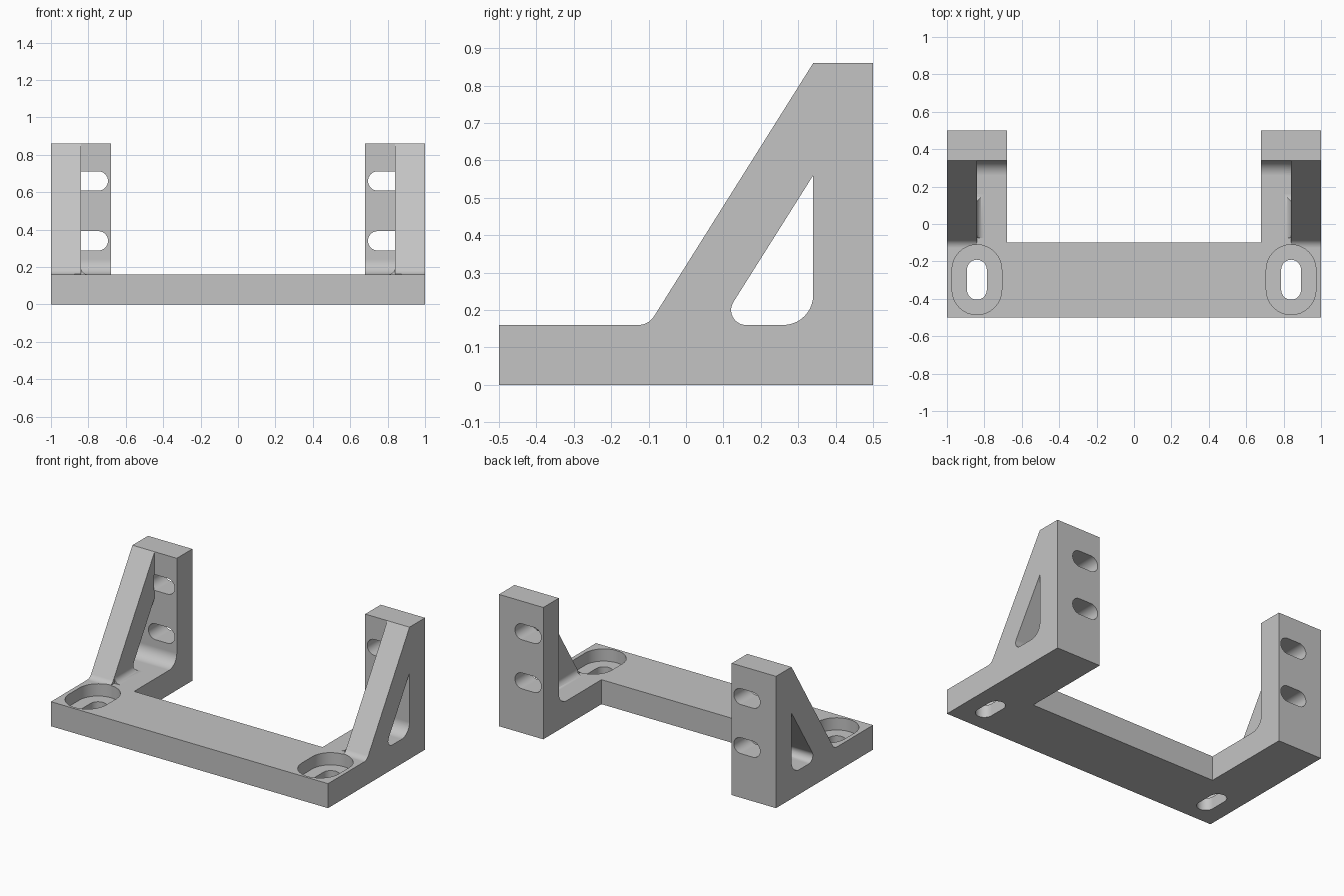
import bpy, bmesh
from math import pi, cos, sin, tan
from mathutils import Vector

if "Cube" in bpy.data.objects:
    bpy.data.objects.remove(bpy.data.objects["Cube"], do_unlink=True)

grey = bpy.data.materials.new("machined grey")
grey.use_nodes = True
colour = (0.55, 0.55, 0.55, 1)
grey.diffuse_color = colour
grey.node_tree.nodes["Principled BSDF"].inputs["Base Color"].default_value = colour


def rounded(corners, steps=10):
    """Outline from (u, v, radius) corners, each rounded by a tangent arc."""
    out = []
    for i, (u, v, r) in enumerate(corners):
        p = Vector((u, v))
        if not r:
            out.append(p)
            continue
        a = (Vector(corners[i - 1][:2]) - p).normalized()
        b = (Vector(corners[(i + 1) % len(corners)][:2]) - p).normalized()
        half = a.angle(b) / 2
        centre = p + (a + b).normalized() * (r / sin(half))
        start = p + a * (r / tan(half)) - centre
        end = p + b * (r / tan(half)) - centre
        sweep = pi - 2 * half
        for k in range(steps + 1):
            t = k / steps
            out.append(centre + (start * sin((1 - t) * sweep) + end * sin(t * sweep)) / sin(sweep))
    return out


def capsule(cu, cv, half_u, half_v, steps=16):
    """Slot outline with round ends along its longer direction."""
    r = min(half_u, half_v)
    out = []
    for end in (0, 1):
        for k in range(steps + 1):
            a = pi * (end + k / steps)
            side = 1 - 2 * end
            if half_v > half_u:
                out.append((cu + r * cos(a), cv + side * (half_v - r) + r * sin(a)))
            else:
                out.append((cu + side * (half_u - r) + r * sin(a), cv - r * cos(a)))
    return out


def prism(name, outline, axis, lo, hi):
    """Extrude an outline along an axis between two positions."""
    place = {"x": lambda u, v, d: (d, u, v),
             "y": lambda u, v, d: (u, d, v),
             "z": lambda u, v, d: (u, v, d)}[axis]
    bm = bmesh.new()
    low = [bm.verts.new(place(p[0], p[1], lo)) for p in outline]
    high = [bm.verts.new(place(p[0], p[1], hi)) for p in outline]
    bm.faces.new(low)
    bm.faces.new(high)
    for i in range(len(low)):
        j = (i + 1) % len(low)
        bm.faces.new((low[i], low[j], high[j], high[i]))
    bmesh.ops.recalc_face_normals(bm, faces=bm.faces)
    mesh = bpy.data.meshes.new(name)
    bm.to_mesh(mesh)
    bm.free()
    mesh.materials.append(grey)
    obj = bpy.data.objects.new(name, mesh)
    bpy.context.collection.objects.link(obj)
    return obj


def combine(target, tool, operation):
    mod = target.modifiers.new(operation, "BOOLEAN")
    mod.operation, mod.solver, mod.object = operation, "EXACT", tool
    bpy.context.view_layer.objects.active = target
    bpy.ops.object.modifier_apply(modifier=mod.name)
    bpy.data.objects.remove(tool, do_unlink=True)


# Front cross bar
T = 0.16
body = prism("mounting_bracket", [(-1, -0.5), (1, -0.5), (1, -0.1), (-1, -0.1)], "z", 0, T)

# Side profiles in y and z
gusset = rounded([(-0.5, 0, 0), (0.5, 0, 0), (0.5, 0.86, 0), (0.34, 0.86, 0),
                  (-0.1, T, 0.05), (-0.5, T, 0)])
arm = rounded([(-0.2, 0, 0), (0.5, 0, 0), (0.5, 0.86, 0), (0.34, 0.86, 0),
               (0.34, T, 0.08), (-0.2, T, 0)])
window = rounded([(0.088, T, 0.04), (0.34, T, 0.08), (0.34, 0.56, 0)])

for s in (-1, 1):
    # Upright arm, outer gusset and the small fillet at its foot
    combine(body, prism("arm", arm, "x", s * 0.68, s * 0.9), "UNION")
    combine(body, prism("gusset", gusset, "x", s * 0.84, s), "UNION")
    foot = rounded([(s * 0.86, T - 0.02, 0), (s * 0.8, T - 0.02, 0), (s * 0.8, T, 0),
                    (s * 0.84, T, 0.0399), (s * 0.84, 0.2, 0), (s * 0.86, 0.2, 0)])
    combine(body, prism("foot_fillet", foot, "y", -0.075, 0.16), "UNION")
    # Triangular window through the gusset
    combine(body, prism("window", window, "x", s * 0.79, s * 1.1), "DIFFERENCE")
    # Two horizontal slots in the upright
    for z in (0.34, 0.66):
        combine(body, prism("wall_slot", capsule(s * 0.79, z, 0.095, 0.052), "y", 0.335, 0.6),
                "DIFFERENCE")
    # Counterbored slot in the base
    combine(body, prism("counterbore", capsule(s * 0.84, -0.298, 0.133, 0.187), "z", 0.08, 0.3),
            "DIFFERENCE")
    combine(body, prism("base_slot", capsule(s * 0.84, -0.298, 0.053, 0.107), "z", -0.1, 0.3),
            "DIFFERENCE")

# Smooth rounds, crisp edges
bpy.ops.object.select_all(action="DESELECT")
body.select_set(True)
bpy.context.view_layer.objects.active = body
bpy.ops.object.shade_smooth_by_angle(angle=pi / 6)
normals = body.modifiers.new("flat_normals", "WEIGHTED_NORMAL")
normals.keep_sharp = True
